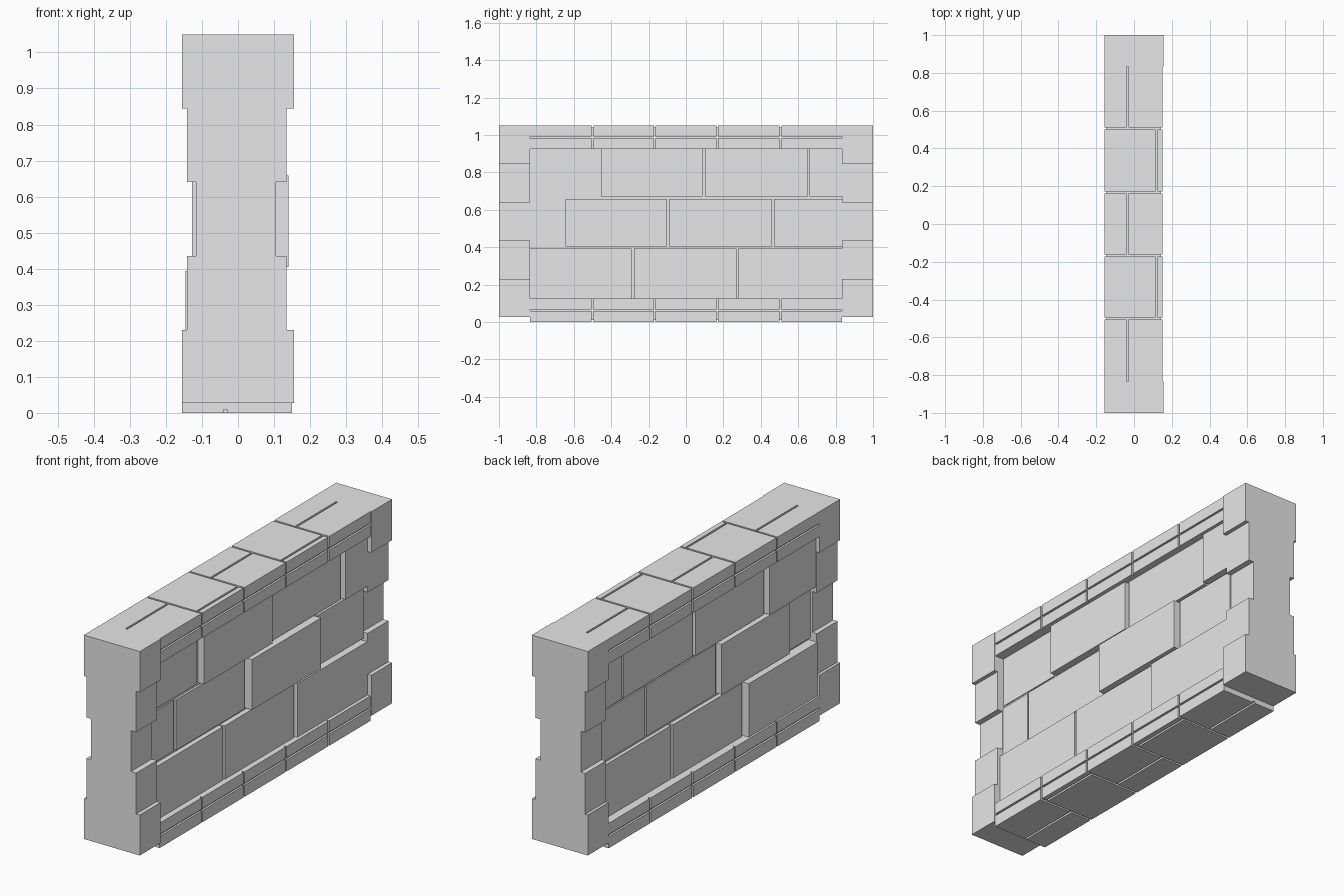
import bpy
import bmesh

cube = bpy.data.objects.get("Cube")
if cube:
    bpy.data.objects.remove(cube, do_unlink=True)

stone = bpy.data.materials.new("grey_stone")
stone.use_nodes = True
GREY = (0.8, 0.8, 0.8, 1)
stone.diffuse_color = GREY
stone.node_tree.nodes["Principled BSDF"].inputs["Base Color"].default_value = GREY


def blocks(name, boxes):
    """One object made of boxes given as (x range, y range, z range)."""
    bm = bmesh.new()
    for box in boxes:
        verts = bmesh.ops.create_cube(bm, size=1)["verts"]
        for v in verts:
            v.co = [(lo + hi) / 2 + c * (hi - lo) for c, (lo, hi) in zip(v.co, box)]
    mesh = bpy.data.meshes.new(name)
    bm.to_mesh(mesh)
    bm.free()
    mesh.materials.append(stone)
    obj = bpy.data.objects.new(name, mesh)
    bpy.context.collection.objects.link(obj)
    return obj


END, GAP = 0.835, 0.012

# End pillars: stacked blocks, narrowest at mid height
heights = [0.027, 0.23, 0.435, 0.64, 0.845, 1.05]
widths = [(-0.155, 0.155), (-0.141, 0.135), (-0.117, 0.106),
          (-0.141, 0.135), (-0.155, 0.155)]
for name, y in (("front_pillar", (-1, -END)), ("back_pillar", (END, 1))):
    blocks(name, [(w, y, z) for w, z in zip(widths, zip(heights, heights[1:]))])

# Mortar core behind the brick rows
blocks("mortar_core", [((-0.095, 0.095), (-END, END), (0.1, 0.95))])

# Brick rows: (z range, joints along y, x range of each brick)
rows = [
    ("lower", (0.125, 0.393), (-0.285, 0.275),
     [(-0.145, 0.12), (-0.116, 0.122), (-0.113, 0.133)]),
    ("middle", (0.405, 0.658), (-0.65, -0.095, 0.465),
     [(-0.105, 0.102), (-0.127, 0.106), (-0.102, 0.14), (-0.102, 0.112)]),
    ("upper", (0.67, 0.925), (-0.46, 0.095, 0.655),
     [(-0.138, 0.1), (-0.115, 0.13), (-0.108, 0.115), (-0.107, 0.133)]),
]
for name, z, joints, depths in rows:
    starts = [-END] + [j + GAP / 2 for j in joints]
    stops = [j - GAP / 2 for j in joints] + [END]
    blocks(name + "_bricks", [(x, y, z) for x, y, z in
                              zip(depths, zip(starts, stops), [z] * len(depths))])

# Cap and base courses: quartered bricks over a slightly smaller core
XMIN, XMAX, GROOVE = -0.155, 0.15, 0.01
edges = [-END, -0.5, -0.167, 0.167, 0.505, END]
for name, low, high, seam in (("base_course", 0, 0.125, 0.063),
                              ("cap_course", 0.925, 1.05, 0.987)):
    core_z = (GROOVE, high) if low == 0 else (low, high - GROOVE)
    boxes = [((XMIN + GROOVE, XMAX - GROOVE), (-END, END), core_z)]
    for i, (a, b) in enumerate(zip(edges, edges[1:])):
        y = (a + (GROOVE / 2 if i > 0 else 0), b - (GROOVE / 2 if i < 4 else 0))
        split = 0.12 if i % 2 else -0.035
        for x in ((XMIN, split - GROOVE / 2), (split + GROOVE / 2, XMAX)):
            for z in ((low, seam - GROOVE / 2), (seam + GROOVE / 2, high)):
                boxes.append((x, y, z))
    blocks(name, boxes)
